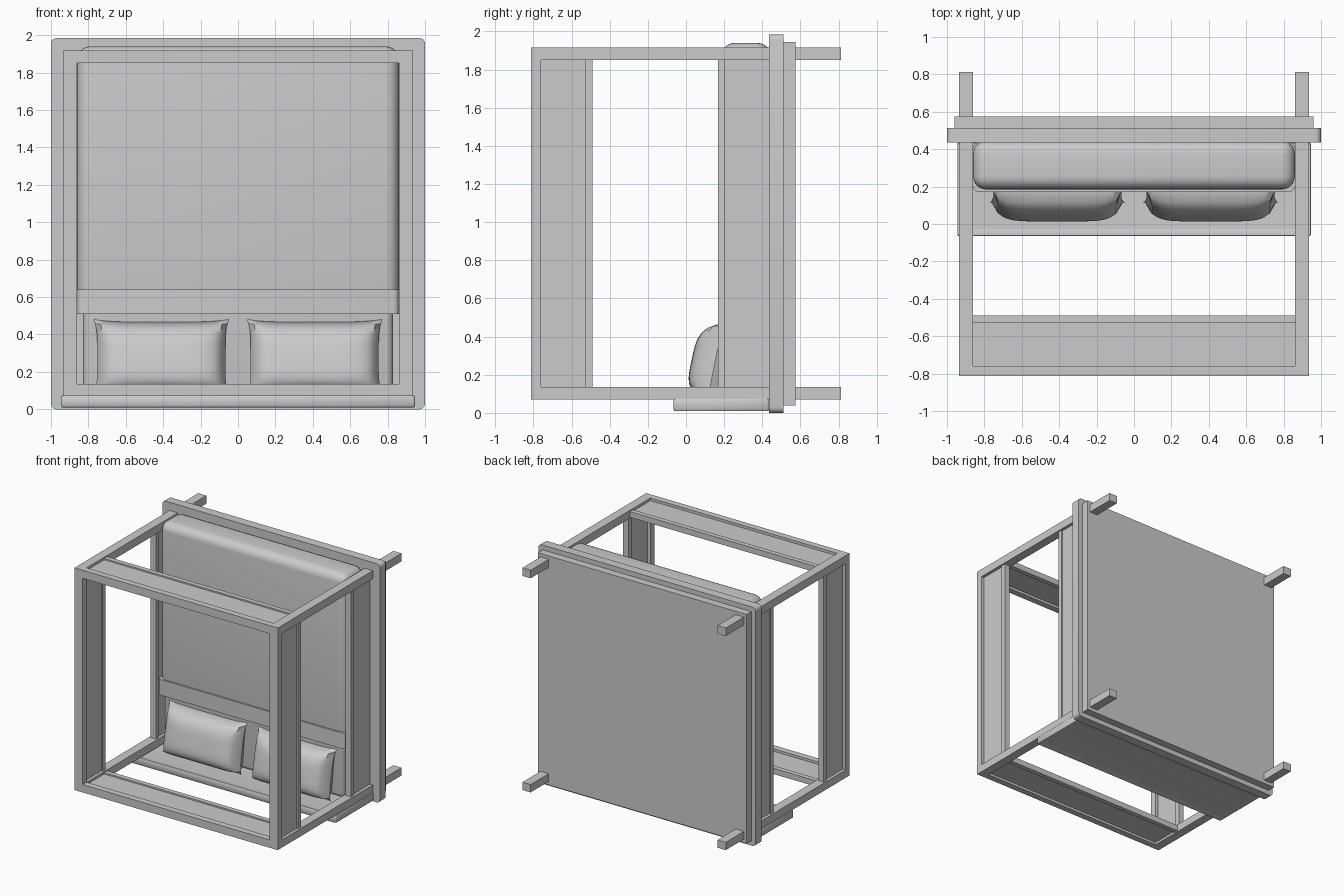
import bpy, bmesh, math
from mathutils import Vector

if "Cube" in bpy.data.objects:
    bpy.data.objects.remove(bpy.data.objects["Cube"])


def finish(bm, name, smooth=False):
    bmesh.ops.recalc_face_normals(bm, faces=bm.faces)
    me = bpy.data.meshes.new(name)
    bm.to_mesh(me)
    bm.free()
    ob = bpy.data.objects.new(name, me)
    bpy.context.collection.objects.link(ob)
    if smooth:
        bpy.ops.object.select_all(action='DESELECT')
        ob.select_set(True)
        bpy.context.view_layer.objects.active = ob
        bpy.ops.object.shade_smooth_by_angle(angle=math.radians(40))
    return ob


def box(name, x, y, z, bevel=0, segs=3, axis=None, inset=None):
    """Box from (min, max) ranges; bevels all edges or only those along one axis."""
    bm = bmesh.new()
    bmesh.ops.create_cube(bm, size=1)
    for v in bm.verts:
        v.co = Vector([r[0] if c < 0 else r[1] for c, r in zip(v.co, (x, y, z))])
    bm.normal_update()
    if inset:
        faces = [f for f in bm.faces if abs(f.normal.z) > 0.9]
        bmesh.ops.inset_individual(bm, faces=faces, thickness=inset[0])
        for f in faces:
            bmesh.ops.translate(bm, verts=f.verts, vec=f.normal * -inset[1])
    if bevel:
        edges = list(bm.edges)
        if axis is not None:
            edges = [e for e in edges
                     if abs((e.verts[0].co - e.verts[1].co).normalized()[axis]) > 0.9]
        bmesh.ops.bevel(bm, geom=edges, offset=bevel, segments=segs, profile=0.5,
                        affect='EDGES', clamp_overlap=True)
    return finish(bm, name, bevel > 0)


def pillow(name, cx, cz, hx, hz, thick):
    """Two puffed grids joined along a seam with pinched corners."""
    bm = bmesh.new()
    for side in (-1, 1):
        grid = bmesh.ops.create_grid(bm, x_segments=24, y_segments=18, size=1)
        for v in grid['verts']:
            u, w = v.co.x, v.co.y
            puff = math.sqrt(max(0, (1 - u ** 6) * (1 - w ** 4)))
            px = u * hx * (1 - 0.05 * (1 - w ** 4))
            pz = w * hz * (1 - 0.07 * (1 - u ** 4))
            v.co = (cx + px, 0.155 + 0.04 * w + side * thick * puff, cz + pz)
    bmesh.ops.remove_doubles(bm, verts=bm.verts, dist=1e-5)
    return finish(bm, name, True)


XI, XO = 0.86, 0.935
ZB, ZT = (0.07, 0.135), (1.85, 1.917)
ZI = (ZB[1], ZT[0])
MID = (XI + XO) / 2

# Platform and base under the mattress
box("platform", (-1, 1), (0.435, 0.512), (0, 1.985), 0.03, 4, axis=1)
box("platform_base", (-0.96, 0.96), (0.512, 0.575), (0.04, 1.945))

# Posts, canopy side beams, valances and side rails
for s, side in ((-1, "left"), (1, "right")):
    xr = tuple(sorted((s * XI, s * XO)))
    panel = (s * MID - 0.012, s * MID + 0.012)
    trim = (s * MID - 0.024, s * MID + 0.024)
    for zr, end in ((ZB, "head"), (ZT, "foot")):
        box(f"{side}_{end}_post", xr, (-0.813, 0.813), zr)
    box(f"{side}_canopy_beam", xr, (-0.813, -0.76), ZI)
    box(f"{side}_valance", panel, (-0.76, -0.525), ZI)
    box(f"{side}_valance_trim", trim, (-0.53, -0.49), ZI)
    box(f"{side}_side_rail", panel, (0.2, 0.435), ZI)
    box(f"{side}_side_rail_trim", trim, (0.168, 0.205), ZI)

# Canopy end beams and valances
for zr, end in ((ZB, "head"), (ZT, "foot")):
    m = sum(zr) / 2
    box(f"{end}_canopy_beam", (-XI, XI), (-0.813, -0.76), zr)
    box(f"{end}_valance", (-XI, XI), (-0.76, -0.525), (m - 0.012, m + 0.012))
    box(f"{end}_valance_trim", (-XI, XI), (-0.53, -0.49), (m - 0.024, m + 0.024))

# Headboard with recessed panel
box("headboard", (-0.945, 0.945), (-0.065, 0.435), (0.008, 0.075), 0.008, 2,
    inset=(0.055, 0.012))

# Bedding
box("mattress", (-0.83, 0.83), (0.195, 0.44), (0.08, 1.88), 0.04, 4)
box("blanket", (-0.86, 0.86), (0.185, 0.445), (0.56, 1.94), 0.07, 6)
box("blanket_fold", (-0.86, 0.86), (0.172, 0.436), (0.51, 0.64), 0.03, 3, axis=2)
for s, side in ((-1, "left"), (1, "right")):
    pillow(f"{side}_pillow", s * 0.41, 0.28, 0.36, 0.2, 0.125)
